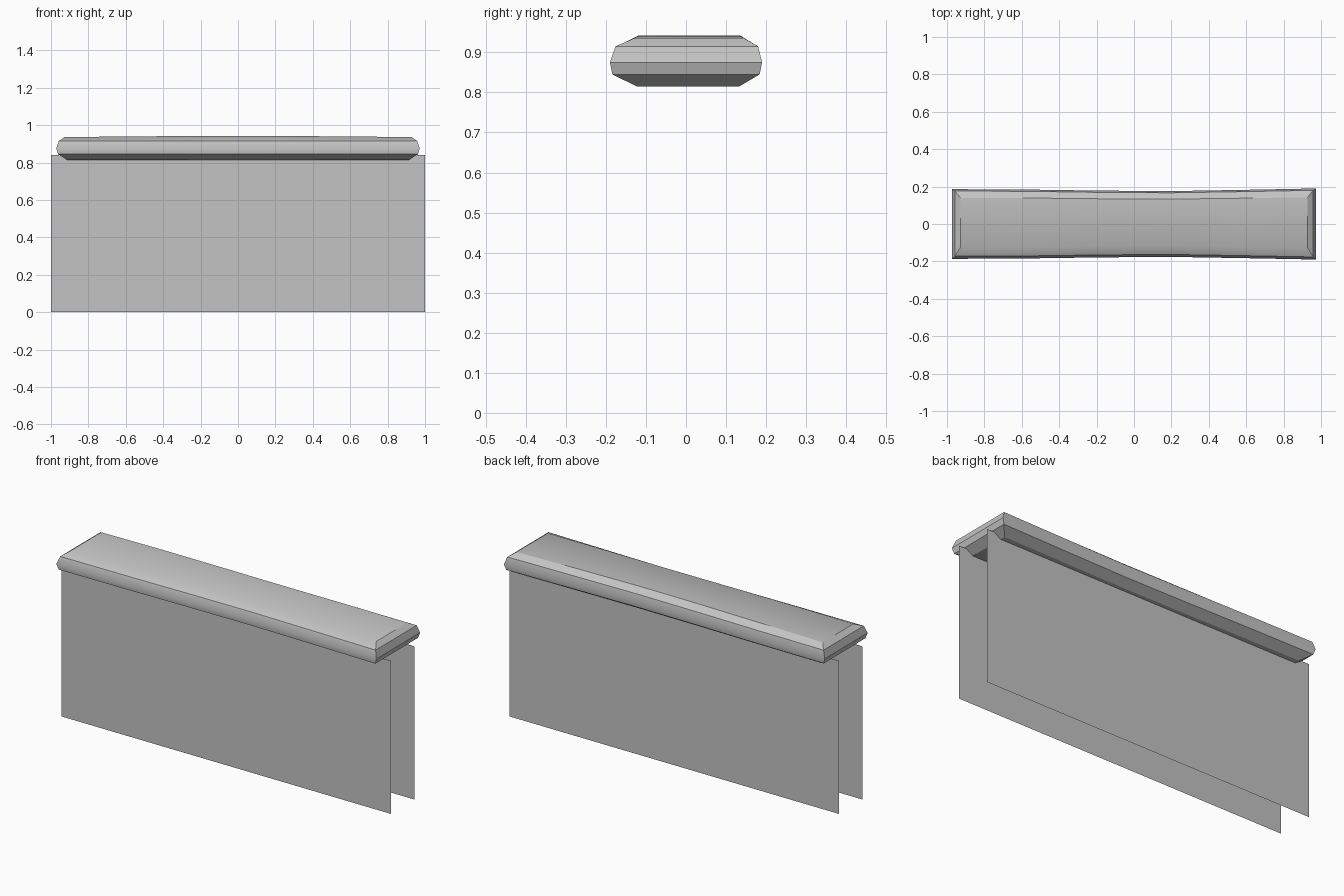
import bpy
import bmesh
import math

cube = bpy.data.objects.get("Cube")
if cube:
    bpy.data.objects.remove(cube)

# One plain grey for every part
grey = bpy.data.materials.new("plain_grey")
grey.use_nodes = True
colour = (0.55, 0.55, 0.55, 1)
grey.diffuse_color = colour
grey.node_tree.nodes["Principled BSDF"].inputs["Base Color"].default_value = colour


def add_object(name, bm):
    mesh = bpy.data.meshes.new(name)
    bm.to_mesh(mesh)
    bm.free()
    mesh.materials.append(grey)
    obj = bpy.data.objects.new(name, mesh)
    bpy.context.collection.objects.link(obj)
    return obj


# Thin upright side panels
def add_panel(name, y, outward):
    bm = bmesh.new()
    corners = [(-1, 0), (1, 0), (1, 0.84), (-1, 0.84)]
    face = bm.faces.new([bm.verts.new((x, y, z)) for x, z in corners])
    if outward > 0:
        face.normal_flip()
    add_object(name, bm)


add_panel("front_panel", -0.103, -1)
add_panel("back_panel", 0.103, 1)

# Rounded top rail: stacked rings (height, half length, half depth, y shift)
levels = [(0.815, 0.915, 0.128, 0.005), (0.845, 0.962, 0.184, 0),
          (0.875, 0.972, 0.190, 0), (0.915, 0.958, 0.178, 0.002),
          (0.936, 0.928, 0.135, 0.008)]
# Columns along the rail (position, depth factor, extra top height): slight waist
columns = [(-1, 0.98, 0), (-0.6, 0.97, 0.004), (-0.2, 0.94, 0.006),
           (0.2, 0.925, 0.006), (0.6, 0.96, 0.004), (1, 1, 0)]

bm = bmesh.new()
rings = []
for z, half_x, half_y, shift in levels:
    rise = 1 if z > 0.93 else 0
    sides = []
    for side in (-1, 1):
        sides.append([bm.verts.new((half_x * t, side * half_y * f + shift, z + rise * lift))
                      for t, f, lift in columns])
    rings.append(sides[0] + sides[1][::-1])

count = len(rings[0])
for lower, upper in zip(rings, rings[1:]):
    for i in range(count):
        j = (i + 1) % count
        bm.faces.new((lower[i], lower[j], upper[j], upper[i]))

# Flat top and underside
for ring in (rings[0], rings[-1]):
    for i in range(len(columns) - 1):
        bm.faces.new((ring[i], ring[i + 1], ring[count - 2 - i], ring[count - 1 - i]))
bmesh.ops.recalc_face_normals(bm, faces=bm.faces[:])
rail = add_object("top_rail", bm)

bpy.ops.object.select_all(action="DESELECT")
rail.select_set(True)
bpy.context.view_layer.objects.active = rail
bpy.ops.object.shade_smooth_by_angle(angle=math.radians(30))
